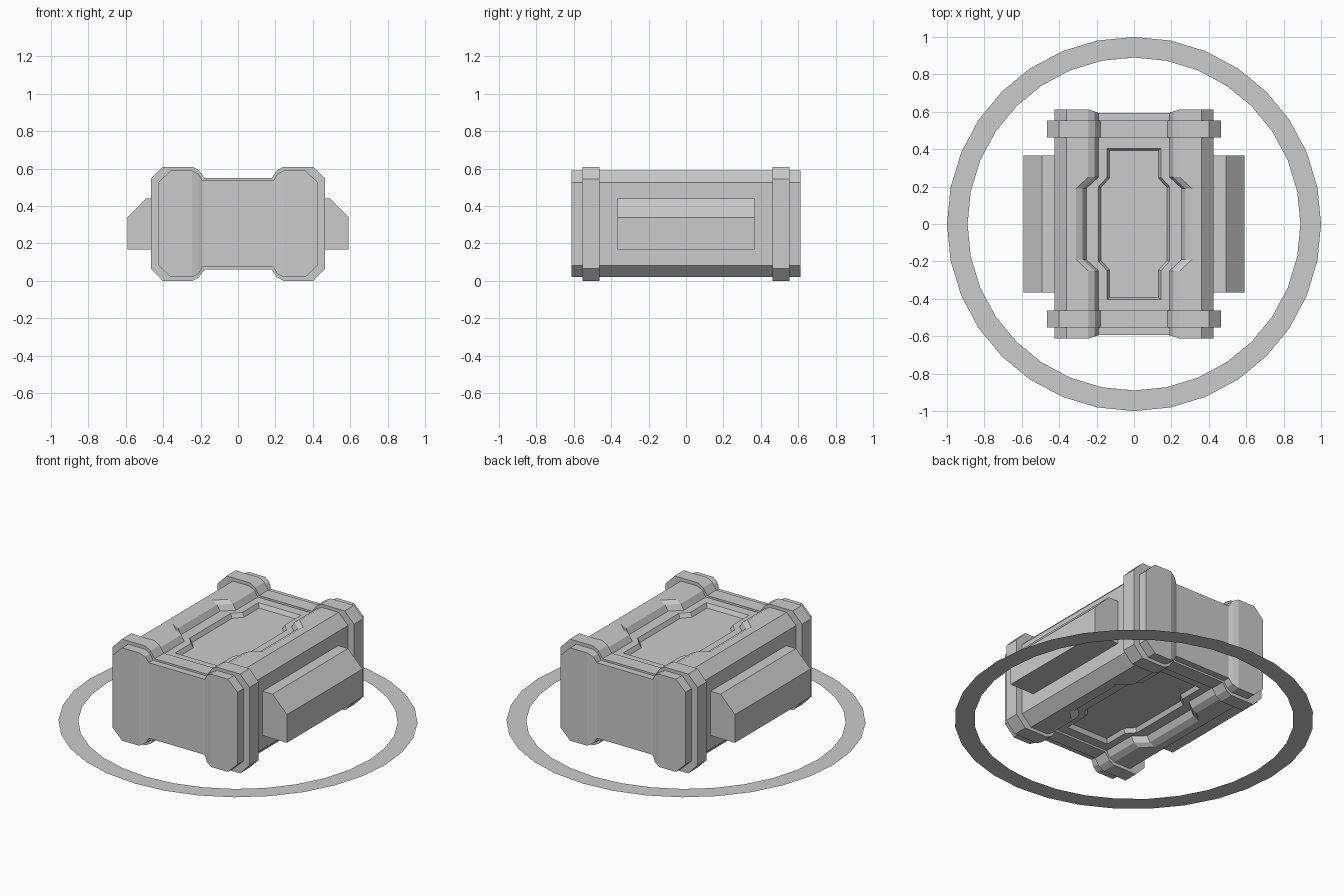
import bpy, bmesh, math

if "Cube" in bpy.data.objects:
    bpy.data.objects.remove(bpy.data.objects["Cube"])

MID = 0.305  # the crate is symmetric about this height


def finish(name, bm):
    bmesh.ops.recalc_face_normals(bm, faces=bm.faces)
    me = bpy.data.meshes.new(name)
    bm.to_mesh(me)
    bm.free()
    ob = bpy.data.objects.new(name, me)
    bpy.context.collection.objects.link(ob)
    return ob


def bridge(bm, a, b):
    n = len(a)
    for i in range(n):
        bm.faces.new((a[i], a[(i + 1) % n], b[(i + 1) % n], b[i]))


def section(half, shift=0.0):
    """Closed x/z loop: left half of the top, mirrored right, then mirrored down."""
    left = [(x - (shift if i > 1 else 0), z) for i, (x, z) in enumerate(half)]
    top = left + [(-x, z) for x, z in reversed(left)]
    return top + [(x, 2 * MID - z) for x, z in reversed(top)]


def loft(name, stations):
    """stations: lists of (x, y, z) loops; ends are closed with vertical strips."""
    bm = bmesh.new()
    loops = [[bm.verts.new(p) for p in s] for s in stations]
    for a, b in zip(loops, loops[1:]):
        bridge(bm, a, b)
    for lp in (loops[0], loops[-1]):
        n = len(lp)
        for i in range(n // 2 - 1):
            bm.faces.new((lp[i], lp[i + 1], lp[n - 2 - i], lp[n - 1 - i]))
    return finish(name, bm)


# Crate body: rails along the edges, pinched in the middle, sunken end panels
BODY = [(-0.425, 0.527), (-0.36, 0.59), (-0.245, 0.59), (-0.21, 0.572), (-0.19, 0.537)]


def end_y(x):
    t = min(max((abs(x) - 0.19) / 0.045, 0), 1)
    return 0.594 + 0.018 * t


stations = []
for y, shift in ((-1, 0), (-0.25, 0), (-0.19, 0.065), (0.19, 0.065), (0.25, 0), (1, 0)):
    stations.append([(x, y * end_y(x) if abs(y) == 1 else y, z)
                     for x, z in section(BODY, shift)])
body = loft("crate_body", stations)

# Raised bands around both ends
BAND = [(-0.465, 0.545), (-0.402, 0.61), (-0.243, 0.61), (-0.208, 0.59), (-0.18, 0.549)]
for name, s in (("front_band", -1), ("back_band", 1)):
    loft(name, [[(x, s * y, z) for x, z in section(BAND)] for y in (0.463, 0.553)])

# Sunken lid and floor panels, cut with a tapered outline
def outline(o, z):
    q = [(0.144 + o, 0.405 + o), (0.144 + o, 0.25 + o * 0.4), (0.19 + o, 0.2 + o * 0.4)]
    right = q + [(x, -y) for x, y in reversed(q)]
    return [(x, y, z) for x, y in right] + [(-x, y, z) for x, y in reversed(right)]


bm = bmesh.new()
for flip in (False, True):
    loops = []
    for o, z in ((0.013, 0.562), (-0.013, 0.512)):
        loops.append([bm.verts.new((x, y, 2 * MID - h if flip else h))
                      for x, y, h in outline(o, z)])
    bridge(bm, *loops)
    for lp in loops:
        bm.faces.new(lp)
cutter = finish("panel_cutter", bm)
cutter.hide_render = True
cutter.hide_viewport = True
cut = body.modifiers.new("panels", 'BOOLEAN')
cut.operation = 'DIFFERENCE'
cut.solver = 'EXACT'
cut.object = cutter

# Side boxes with sloped upper edge
SIDE = [(0.40, 0.167), (0.59, 0.167), (0.59, 0.34), (0.492, 0.44), (0.40, 0.44)]
for name, s in (("left_side_box", -1), ("right_side_box", 1)):
    bm = bmesh.new()
    a, b = [[bm.verts.new((s * x, y, z)) for x, z in SIDE] for y in (-0.367, 0.367)]
    bridge(bm, a, b)
    bm.faces.new(a)
    bm.faces.new(b)
    finish(name, bm)

# Flat ring on the ground
bm = bmesh.new()
inner, outer = [[bm.verts.new((r * math.cos(k * math.pi / 16), r * math.sin(k * math.pi / 16), 0))
                 for k in range(32)] for r in (0.89, 1.0)]
bridge(bm, inner, outer)
ring = finish("ground_ring", bm)
if ring.data.polygons[0].normal.z < 0:
    ring.data.flip_normals()
